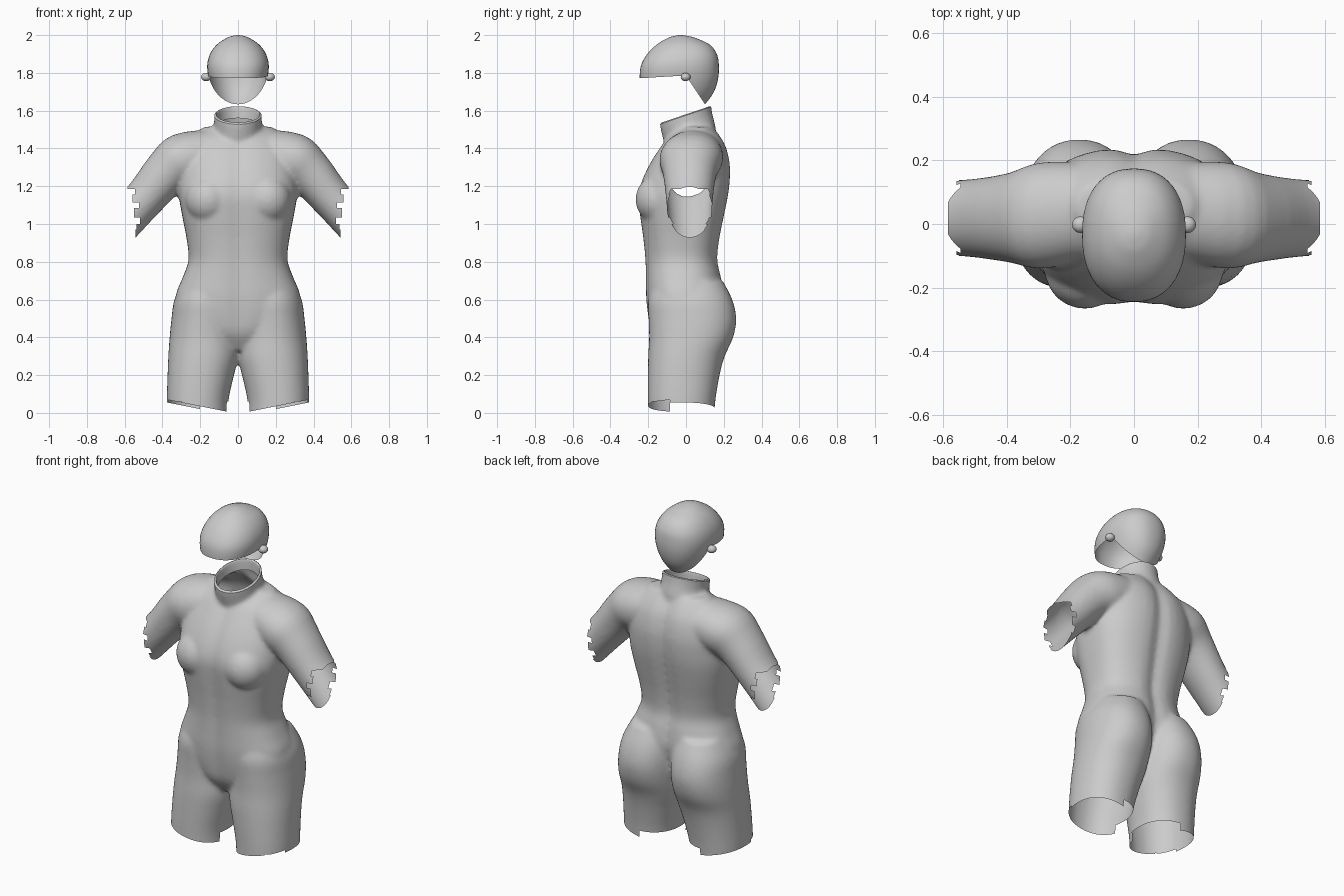
import bpy, bmesh, math
from mathutils import Vector

if "Cube" in bpy.data.objects:
    bpy.data.objects.remove(bpy.data.objects["Cube"])

grey = bpy.data.materials.new("light_grey")
grey.diffuse_color = (0.6, 0.6, 0.6, 1)
grey.use_nodes = True
grey.node_tree.nodes["Principled BSDF"].inputs["Base Color"].default_value = grey.diffuse_color


def resample(rows, k):
    """Catmull-Rom interpolation of section parameters."""
    out = []
    for i in range(len(rows) - 1):
        a, b, c, d = (rows[max(0, min(len(rows) - 1, i + j))] for j in (-1, 0, 1, 2))
        for s in range(k):
            t = s / k
            out.append([q + 0.5 * t * (r - p + t * (2 * p - 5 * q + 4 * r - w
                        + t * (3 * (q - r) + w - p))) for p, q, r, w in zip(a, b, c, d)])
    return out + [list(rows[-1])]


def loft(bm, rows, side=1, slope=0, groove=0, dip=0, caps=True, n=48, k=4):
    """Sections: x, z, tilt in degrees, half width, front y, back y, squareness."""
    rings = []
    for x, z, tilt, hw, yf, yb, p in resample(rows, k):
        ring = []
        for i in range(n):
            a = math.tau * i / n
            c, s = math.cos(a), math.sin(a)
            u = hw * math.copysign(abs(c) ** (2 / p), c)
            y = (yf + yb) / 2 + (yb - yf) / 2 * math.copysign(abs(s) ** (2 / p), s)
            y -= (groove if s > 0 else -dip) * math.exp(-(u / 0.045) ** 2)
            t = math.radians(tilt)
            ring.append(bm.verts.new((side * (x + u * math.cos(t)), y,
                                      z + u * math.sin(t) + slope * y)))
        rings.append(ring)
    faces = []
    for a, b in zip(rings, rings[1:]):
        faces += [bm.faces.new((a[i], a[(i + 1) % n], b[(i + 1) % n], b[i])) for i in range(n)]
    if caps:
        faces += [bm.faces.new(rings[0][::-1]), bm.faces.new(rings[-1])]
    bmesh.ops.recalc_face_normals(bm, faces=faces)


def finish(name, bm):
    me = bpy.data.meshes.new(name)
    bm.to_mesh(me)
    bm.free()
    me.materials.clear()
    me.materials.append(grey)
    me.shade_smooth()
    ob = bpy.data.objects.new(name, me)
    bpy.context.collection.objects.link(ob)
    return ob


def cut(bm, where, co, no, remove=True):
    """Slice the chosen faces by a plane and optionally drop the outer part."""
    co, no = Vector(co), Vector(no).normalized()
    fs = [f for f in bm.faces if where(f.calc_center_median())]
    geom = list({e for f in fs for e in list(f.verts) + list(f.edges)}) + fs
    bmesh.ops.bisect_plane(bm, geom=geom, dist=1e-5, plane_co=co, plane_no=no)
    if remove:
        dead = [f for f in bm.faces if where(f.calc_center_median())
                and (f.calc_center_median() - co).dot(no) > 0]
        bmesh.ops.delete(bm, geom=dead, context='FACES')


# Body suit: torso, neck, legs and sleeves as overlapping volumes
bm = bmesh.new()
loft(bm, [(0, .33, 0, .10, -.13, .08, 2), (0, .42, 0, .22, -.185, .15, 2.2),
          (0, .52, 0, .32, -.205, .18, 2.4), (0, .62, 0, .33, -.215, .20, 2.4),
          (0, .72, 0, .292, -.217, .19, 2.4), (0, .81, 0, .262, -.22, .172, 2.4),
          (0, .92, 0, .272, -.23, .182, 2.5), (0, 1.04, 0, .295, -.246, .205, 2.6),
          (0, 1.14, 0, .312, -.256, .225, 2.6), (0, 1.22, 0, .315, -.24, .236, 2.5),
          (0, 1.31, 0, .31, -.20, .238, 2.4), (0, 1.40, 0, .29, -.145, .22, 2.3),
          (0, 1.46, 0, .25, -.10, .19, 2.2), (0, 1.515, 0, .18, -.03, .15, 2)],
     groove=.022, dip=.012)
loft(bm, [(0, 1.42, 0, .15, -.10, .16, 2), (0, 1.47, 0, .138, -.115, .155, 2),
          (0, 1.52, 0, .127, -.128, .143, 2), (0, 1.575, 0, .126, -.138, .134, 2),
          (0, 1.65, 0, .126, -.14, .13, 2)], slope=.34)
for s in (1, -1):
    # legs
    loft(bm, [(.214, -.08, 0, .160, -.20, .145, 2.2), (.214, .06, 0, .163, -.202, .155, 2.2),
              (.197, .2, 0, .176, -.202, .178, 2.2), (.183, .3, 0, .186, -.20, .205, 2.2),
              (.178, .4, 0, .184, -.195, .25, 2.2), (.172, .5, 0, .18, -.198, .266, 2.2),
              (.165, .6, 0, .172, -.20, .245, 2.2), (.15, .7, 0, .14, -.17, .195, 2.2)], s)
    # sleeves
    loft(bm, [(.10, 1.38, 90, .12, -.10, .19, 2), (.28, 1.345, 62, .142, -.14, .195, 2.1),
              (.38, 1.27, 45, .124, -.122, .162, 2.1), (.50, 1.13, 42, .108, -.105, .142, 2.1),
              (.61, 1.02, 42, .113, -.098, .138, 2.1), (.74, .88, 42, .113, -.098, .138, 2.1)], s)
    # chest fullness
    blob = bmesh.ops.create_uvsphere(bm, u_segments=32, v_segments=16, radius=1)["verts"]
    for v in blob:
        v.co = (s * .155 + v.co.x * .125, -.145 + v.co.y * .122, 1.13 + v.co.z * .13)
body = finish("body_suit", bm)

# Merge the volumes into one soft skin
m = body.modifiers.new("merge", 'REMESH')
m.mode, m.voxel_size = 'VOXEL', .011
m = body.modifiers.new("soften", 'SMOOTH')
m.factor, m.iterations = .5, 10
ev = body.evaluated_get(bpy.context.evaluated_depsgraph_get())
bm = bmesh.new()
bm.from_mesh(ev.to_mesh())
bpy.data.objects.remove(body)

# Open the neck
cut(bm, lambda c: c.z > 1.4, (0, 0, 1.575), (0, -.34, 1))
# Stepped sleeve hems: lower height of each band and its reach
bands = [(1.185, .585), (1.155, .545), (1.115, .558), (1.085, .525), (1.035, .55),
         (1.0, .52), (.97, .537), (.5, .542)]
for s in (1, -1):
    arm = lambda c: c.x * s > .47
    top = 9
    for z, _ in bands[:-1]:
        cut(bm, arm, (0, 0, z), (0, 0, 1), False)
    for z, reach in bands:
        cut(bm, lambda c: arm(c) and z < c.z < top, (s * reach, 0, 0), (s, 0, 0))
        top = z
    # Uneven leg hems
    low = lambda c: c.x * s > 0 and c.z < .2
    cut(bm, low, (0, -.085, 0), (0, 1, 0), False)
    cut(bm, low, (s * .2, 0, 0), (1, 0, 0), False)
    cut(bm, lambda c: low(c) and c.y < -.085, (s * .085, 0, .012), (s * .2, 0, -1))
    cut(bm, lambda c: low(c) and c.y < -.085, (0, 0, .062), (0, 0, -1), False)
    cut(bm, lambda c: low(c) and c.y < -.085 and c.x * s > .3, (0, 0, .06), (0, 0, -1))
    cut(bm, lambda c: low(c) and c.y > -.085 and c.x * s < .2, (0, 0, .06), (0, 0, -1))
    cut(bm, lambda c: low(c) and c.y > -.085 and c.x * s > .2,
        (s * .2, 0, .02), (s * .2, 0, -1))
finish("body_suit", bm)

# Folded collar lining
bm = bmesh.new()
loft(bm, [(0, 1.574, 0, .125, -.137, .133, 2), (0, 1.58, 0, .119, -.13, .127, 2),
          (0, 1.574, 0, .112, -.123, .12, 2), (0, 1.52, 0, .108, -.117, .118, 2)],
     slope=.34, caps=False)
finish("collar_lining", bm)

# Head cap: dome, straight brow edge, pointed nape
bm = bmesh.new()
loft(bm, [(0, 1.58, 0, .08, -.19, .05, 2.1), (0, 1.635, 0, .105, -.21, .102, 2.1),
          (0, 1.70, 0, .134, -.235, .148, 2.2), (0, 1.77, 0, .155, -.245, .17, 2.3),
          (0, 1.84, 0, .163, -.238, .174, 2.3), (0, 1.90, 0, .148, -.205, .163, 2.25),
          (0, 1.95, 0, .112, -.155, .125, 2.2), (0, 1.985, 0, .06, -.095, .05, 2.1),
          (0, 1.997, 0, .025, -.055, .0, 2), (0, 2.0, 0, .002, -.03, -.026, 2)], k=5)
cut(bm, lambda c: True, (0, .01, 0), (0, 1, 0), False)
cut(bm, lambda c: c.y < .01, (0, -.24, 1.772), (0, .06, -1))
cut(bm, lambda c: c.y > .01, (0, .01, 1.77), (0, -1.5, -1))
finish("head_cap", bm)

# Small ear pieces
for s, name in ((1, "left_ear_piece"), (-1, "right_ear_piece")):
    bm = bmesh.new()
    bmesh.ops.create_uvsphere(bm, u_segments=16, v_segments=10, radius=1)
    for v in bm.verts:
        v.co = (s * .168 + v.co.x * .027, -.002 + v.co.y * .026, 1.778 + v.co.z * .022)
    finish(name, bm)
